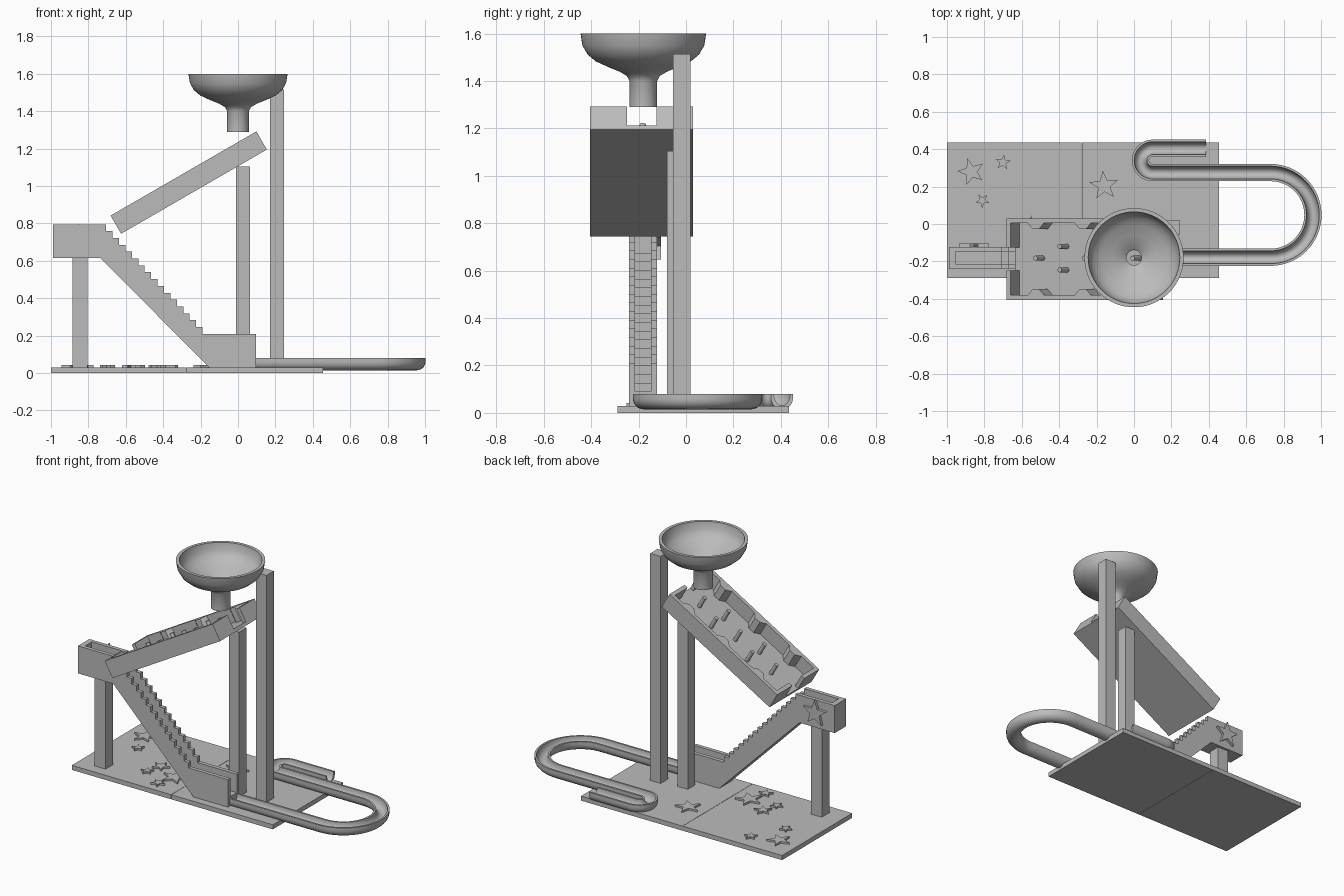
import bpy, bmesh, math
from mathutils import Matrix, Vector

old = bpy.data.objects.get("Cube")
if old:
    bpy.data.objects.remove(old, do_unlink=True)

grey = bpy.data.materials.new("plain grey")
grey.use_nodes = True
grey.diffuse_color = (0.5, 0.5, 0.5, 1)
grey.node_tree.nodes["Principled BSDF"].inputs["Base Color"].default_value = (0.5, 0.5, 0.5, 1)


def finish(name, bm, matrix=None, smooth=False):
    if matrix:
        bm.transform(matrix)
    bmesh.ops.recalc_face_normals(bm, faces=bm.faces)
    mesh = bpy.data.meshes.new(name)
    bm.to_mesh(mesh)
    bm.free()
    mesh.materials.append(grey)
    obj = bpy.data.objects.new(name, mesh)
    bpy.context.collection.objects.link(obj)
    if smooth:
        bpy.ops.object.select_all(action='DESELECT')
        obj.select_set(True)
        bpy.context.view_layer.objects.active = obj
        bpy.ops.object.shade_smooth_by_angle(angle=math.radians(35))
    return obj


def prism(name, points, low, high, matrix=None):
    """Extrude a flat outline from low to high along local z."""
    bm = bmesh.new()
    rings = [[bm.verts.new((x, y, z)) for x, y in points] for z in (low, high)]
    bm.faces.new(rings[0])
    bm.faces.new(rings[1])
    n = len(points)
    for i in range(n):
        j = (i + 1) % n
        bm.faces.new((rings[0][i], rings[0][j], rings[1][j], rings[1][i]))
    return finish(name, bm, matrix)


def box(name, x, y, z, matrix=None):
    outline = [(x[0], y[0]), (x[1], y[0]), (x[1], y[1]), (x[0], y[1])]
    return prism(name, outline, z[0], z[1], matrix)


def star(name, radius, turn, thickness, matrix):
    outline = []
    for i in range(10):
        r = radius if i % 2 == 0 else radius * 0.42
        a = turn + i * math.pi / 5
        outline.append((r * math.cos(a), r * math.sin(a)))
    return prism(name, outline, 0, thickness, matrix)


# Turns an (x, z) outline upright so that it is extruded along y
upright = Matrix(((1, 0, 0, 0), (0, 0, 1, 0), (0, 1, 0, 0), (0, 0, 0, 1)))

# Base plates, with a seam between them
box("base_right", (-1, -0.281), (-0.29, 0.435), (0, 0.03))
box("base_left", (-0.279, 0.455), (-0.29, 0.435), (0, 0.03))

# Support posts
box("landing_post", (-0.885, -0.805), (-0.22, -0.14), (0.03, 0.62))
box("tray_post", (-0.01, 0.065), (-0.08, -0.005), (0.03, 1.105))
box("funnel_post", (0.17, 0.245), (-0.055, 0.02), (0.03, 1.515))

# Staircase: two stepped side walls with a lower stepped floor between
STEPS = 16
RUN, RISE = 0.55 / STEPS, 0.585 / STEPS


def stair_outline(drop):
    pts = [(-0.99, 0.615), (-0.99, 0.795 - drop)]
    for i in range(STEPS):
        x, z = -0.705 + i * RUN, 0.795 - drop - i * RISE
        pts += [(x, z), (x, z - RISE)]
    return pts + [(0.095, 0.21 - drop), (0.095, 0.03), (-0.155, 0.03), (-0.735, 0.615)]


prism("stair_wall_front", stair_outline(0), -0.24, -0.215, upright)
prism("stair_wall_back", stair_outline(0), -0.148, -0.123, upright)
prism("stair_floor", stair_outline(0.12), -0.215, -0.148, upright)
box("landing_end_wall", (-0.99, -0.955), (-0.215, -0.148), (0.615, 0.795))
star("landing_star", 0.085, math.pi / 2, 0.018,
     Matrix.Translation((-0.855, -0.123, 0.715)) @ upright)

# Stars lying on the base: x, y, radius, turn
for i, (x, y, r, turn) in enumerate([
        (-0.87, 0.28, 0.075, 0.6), (-0.70, 0.33, 0.042, 0.2), (-0.81, 0.125, 0.04, 0.9),
        (-0.16, 0.205, 0.08, 0.4), (-0.395, -0.09, 0.085, 0.5), (-0.55, -0.01, 0.055, 0.3),
        (-0.58, -0.11, 0.04, 0.8), (-0.43, -0.21, 0.045, 0.1)]):
    star(f"base_star_{i + 1}", r, turn, 0.012, Matrix.Translation((x, y, 0.03)))

# Tilted peg tray, built flat in its own frame
tray = Matrix.Translation((-0.625, -0.1875, 0.745)) @ Matrix.Rotation(-math.pi / 6, 4, 'Y')
LENGTH, HALF, DEPTH, WALL, NOTCH = 0.9, 0.2175, 0.112, 0.025, 0.062
box("tray_floor", (0, LENGTH), (-HALF, HALF), (0, 0.02), tray)
for side, s in (("front", -1), ("back", 1)):
    inner = HALF - WALL
    box(f"tray_wall_{side}", (0, LENGTH), sorted((s * inner, s * HALF)), (0.02, DEPTH), tray)
    for end, u in (("low", 0), ("high", LENGTH - WALL)):
        box(f"tray_{end}_wall_{side}", (u, u + WALL), sorted((s * NOTCH, s * inner)),
            (0.02, DEPTH), tray)
    for k in range(3):
        u = 0.18 + 0.29 * k
        outline = [(u - 0.05, s * inner), (u - 0.02, s * (inner - 0.032)),
                   (u + 0.02, s * (inner - 0.032)), (u + 0.05, s * inner)]
        prism(f"tray_bumper_{side}_{k + 1}", outline, 0.02, DEPTH, tray)

# Pegs in alternating rows of one and two
for row in range(5):
    for v in ((0,) if row % 2 == 0 else (-0.063, 0.063)):
        bm = bmesh.new()
        place = Matrix.Translation((0.17 + 0.15 * row, v + 0.005, 0.06))
        bmesh.ops.create_cone(bm, cap_ends=True, segments=16, radius1=0.013,
                              radius2=0.013, depth=0.08, matrix=place)
        finish(f"peg_{row + 1}", bm, tray, smooth=True)

# Funnel: closed profile of radius and height, spun round its axis
profile = [(0.058, 1.29), (0.058, 1.4), (0.07, 1.422), (0.1, 1.44), (0.15, 1.46),
           (0.2, 1.483), (0.235, 1.512), (0.257, 1.55), (0.265, 1.6), (0.245, 1.6),
           (0.238, 1.555), (0.215, 1.52), (0.18, 1.497), (0.12, 1.47), (0.07, 1.448),
           (0.04, 1.425), (0.04, 1.29)]
SEG = 64
bm = bmesh.new()
rings = [[bm.verts.new((r * math.cos(i * math.tau / SEG), r * math.sin(i * math.tau / SEG), z))
          for r, z in profile] for i in range(SEG)]
for i in range(SEG):
    a, b = rings[i], rings[(i + 1) % SEG]
    for j in range(len(profile)):
        k = (j + 1) % len(profile)
        bm.faces.new((a[j], a[k], b[k], b[j]))
finish("funnel", bm, Matrix.Translation((0, -0.18, 0)), smooth=True)

# Track: U-shaped section swept along a winding path
path = [(Vector((0.09, -0.178)), Vector((1, 0)))]


def add_arc(cx, cy, radius, start, sweep, count):
    for i in range(count + 1):
        a = start + sweep * i / count
        side = 1 if sweep > 0 else -1
        path.append((Vector((cx + radius * math.cos(a), cy + radius * math.sin(a))),
                     Vector((-math.sin(a), math.cos(a))) * side))


add_arc(0.73, 0.0485, 0.2265, -math.pi / 2, math.pi, 32)
add_arc(0.1, 0.34, 0.065, -math.pi / 2, -math.pi, 24)
path.append((Vector((0.385, 0.405)), Vector((1, 0))))

section = [(-0.046, 0.08)]
for i in range(13):
    a = math.pi + math.pi * i / 12
    section.append((0.046 * math.cos(a), 0.06 + 0.045 * math.sin(a)))
section.append((0.046, 0.08))
for i in range(13):
    a = -math.pi * i / 12
    section.append((0.034 * math.cos(a), 0.08 + 0.05 * math.sin(a)))

bm = bmesh.new()
rings = []
for p, d in path:
    normal = Vector((-d.y, d.x))
    rings.append([bm.verts.new((p.x + normal.x * o, p.y + normal.y * o, z)) for o, z in section])
for a, b in zip(rings, rings[1:]):
    for j in range(len(section)):
        k = (j + 1) % len(section)
        bm.faces.new((a[j], a[k], b[k], b[j]))
bm.faces.new(rings[0])
bm.faces.new(rings[-1])
finish("marble_track", bm, smooth=True)
